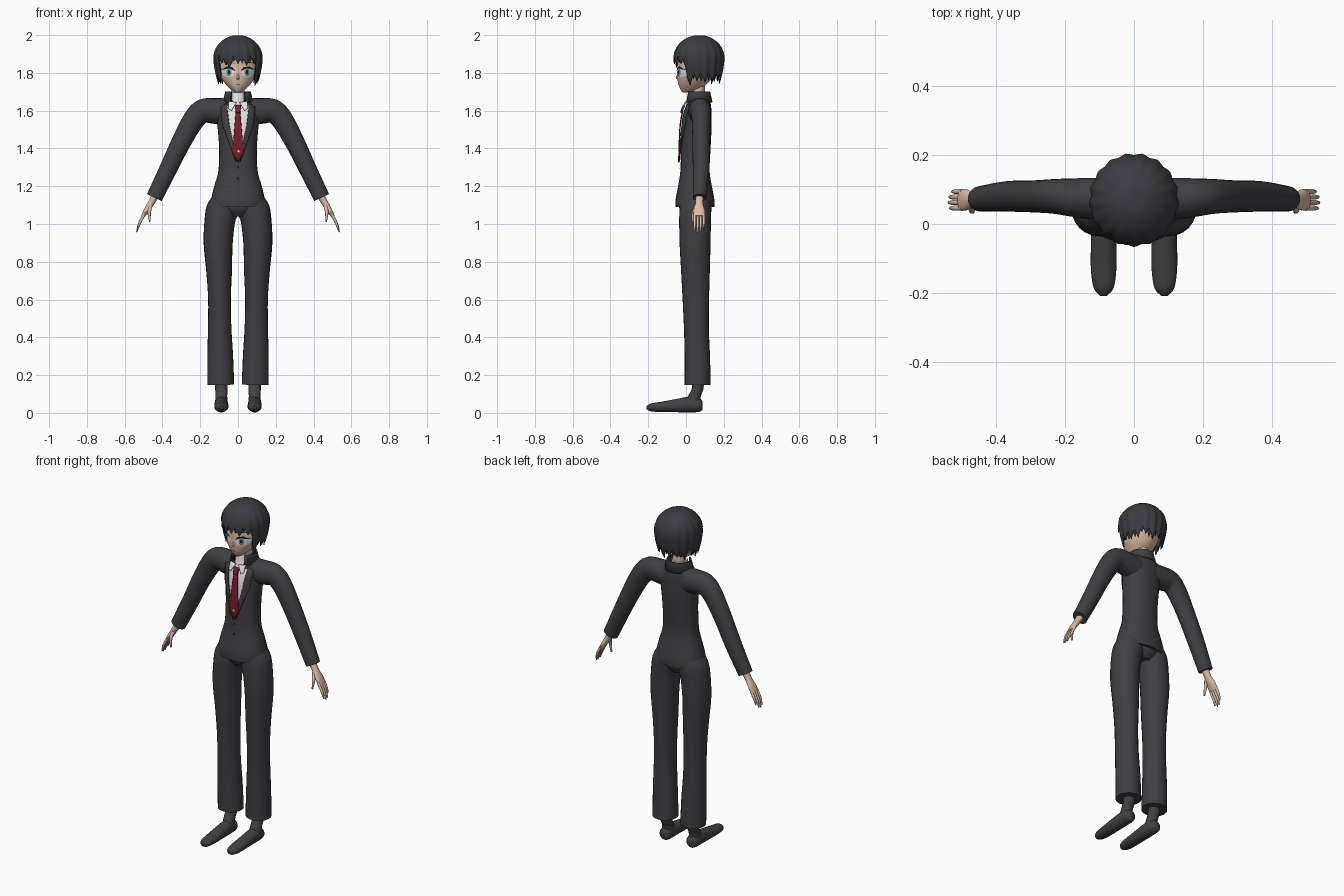
import bpy, bmesh
from math import sin, cos, pi, radians
from mathutils import Vector
from mathutils.bvhtree import BVHTree

cube = bpy.data.objects.get("Cube")
if cube:
    bpy.data.objects.remove(cube)


def material(name, r, g, b):
    m = bpy.data.materials.new(name)
    m.use_nodes = True
    m.diffuse_color = (r, g, b, 1)
    node = m.node_tree.nodes["Principled BSDF"]
    node.inputs["Base Color"].default_value = (r, g, b, 1)
    node.inputs["Roughness"].default_value = 0.8
    return m


SUIT = material("charcoal suit", .05, .048, .055)
HAIR = material("black hair", .04, .044, .052)
SKIN = material("skin", .72, .5, .38)
WHITE = material("white", .82, .82, .82)
RED = material("dark red tie", .2, .012, .02)
TEAL = material("teal iris", .12, .3, .32)
BLACK = material("black line", .01, .01, .012)
SHOE = material("dark grey shoe", .055, .052, .056)


def finish(name, bm, mat, thick=0):
    bmesh.ops.recalc_face_normals(bm, faces=bm.faces)
    mesh = bpy.data.meshes.new(name)
    bm.to_mesh(mesh)
    bm.free()
    mesh.materials.append(mat)
    ob = bpy.data.objects.new(name, mesh)
    bpy.context.collection.objects.link(ob)
    if thick:
        mod = ob.modifiers.new("thickness", "SOLIDIFY")
        mod.thickness = thick
    bpy.ops.object.select_all(action="DESELECT")
    ob.select_set(True)
    bpy.context.view_layer.objects.active = ob
    bpy.ops.object.shade_smooth_by_angle(angle=radians(45))
    return ob


def smooth_path(stations, steps):
    """Catmull-Rom through stations of any width."""
    pts = [Vector(s) for s in stations]
    pts = [pts[0] * 2 - pts[1]] + pts + [pts[-1] * 2 - pts[-2]]
    out = []
    for a, b, c, d in zip(pts, pts[1:], pts[2:], pts[3:]):
        for k in range(steps):
            t = k / steps
            out.append((b * 2 + (c - a) * t + (a * 2 - b * 5 + c * 4 - d) * t * t
                        + (b * 3 - a - c * 3 + d) * t ** 3) / 2)
    return out + [pts[-2]]


def loft(name, stations, mat, v=(0, 1, 0), n=24, steps=4, power=1.0):
    """Skin ellipses along a path; each station is x, y, z, half width, half depth."""
    path = smooth_path(stations, steps)
    v = Vector(v)
    bm = bmesh.new()
    rings = []
    for i, s in enumerate(path):
        tangent = Vector(path[min(i + 1, len(path) - 1)][:3]) - Vector(path[max(i - 1, 0)][:3])
        u = v.cross(tangent).normalized()
        ring = []
        for k in range(n):
            c, d = cos(2 * pi * k / n), sin(2 * pi * k / n)
            c = abs(c) ** power * (1 if c > 0 else -1)
            d = abs(d) ** power * (1 if d > 0 else -1)
            ring.append(bm.verts.new(Vector(s[:3]) + u * c * max(s[3], .001) + v * d * max(s[4], .001)))
        rings.append(ring)
    for a, b in zip(rings, rings[1:]):
        for k in range(n):
            bm.faces.new((a[k], a[(k + 1) % n], b[(k + 1) % n], b[k]))
    bm.faces.new(rings[0])
    bm.faces.new(rings[-1])
    return finish(name, bm, mat)


def upright(name, rows, mat, **kw):
    """Loft up the centre line; rows are z, half width, front y, back y."""
    return loft(name, [(0, (f + b) / 2, z, w, (b - f) / 2) for z, w, f, b in rows], mat, **kw)


def decal(name, outline, target, mat, lift=.003, thick=0):
    """Drape a flat outline (x, z) onto the front of a target."""
    dense = []
    for p, q in zip(outline, outline[1:] + outline[:1]):
        dense += [Vector(p).lerp(Vector(q), k / 3) for k in range(3)]
    mid = sum(dense, Vector((0, 0))) / len(dense)
    tree = BVHTree.FromObject(target, bpy.context.evaluated_depsgraph_get())
    bm = bmesh.new()

    def drop(p):
        hit = tree.ray_cast(Vector((p.x, -1, p.y)), Vector((0, 1, 0)))[0]
        return bm.verts.new((p.x, (hit.y if hit else .02) - lift, p.y))
    rings = [[drop(mid.lerp(p, f)) for p in dense] for f in (1, .75, .5, .25)]
    n = len(dense)
    for a, b in zip(rings, rings[1:]):
        for k in range(n):
            bm.faces.new((a[k], a[(k + 1) % n], b[(k + 1) % n], b[k]))
    bm.faces.new(rings[-1])
    return finish(name, bm, mat, thick)


def oval(x, z, w, h, n=12):
    return [(x + w * cos(2 * pi * k / n), z + h * sin(2 * pi * k / n)) for k in range(n)]


# Jacket body
jacket = upright("jacket_body", [
    (1.09, .143, -.055, .15), (1.13, .142, -.055, .15), (1.2, .126, -.042, .137),
    (1.28, .104, -.03, .125), (1.4, .1, -.026, .13), (1.5, .107, -.022, .135),
    (1.58, .115, -.012, .135), (1.64, .11, .01, .13), (1.67, .065, .03, .11)],
    SUIT, n=32, power=.9)

# Head, neck and nose
upright("neck", [(1.6, .042, .025, .105), (1.68, .036, .03, .1), (1.76, .036, .03, .1)], SKIN)
head = upright("head", [
    (1.695, .014, -.015, .03), (1.71, .036, -.028, .07), (1.74, .066, -.04, .11),
    (1.78, .091, -.046, .14), (1.84, .106, -.045, .17), (1.91, .095, -.04, .17),
    (1.97, .05, .0, .13)], SKIN, n=40)
loft("nose", [(0, -.04, 1.80, .003, .004), (0, -.046, 1.772, .007, .008),
              (0, -.042, 1.765, .004, .003)], SKIN, n=10)
decal("mouth", oval(0, 1.737, .012, .002), head, BLACK)

# Eyes and brows
for s, side in ((1, "left"), (-1, "right")):
    def flip(points):
        return [(s * x, z) for x, z in points]
    decal(side + "_eye_white", oval(s * .052, 1.803, .036, .025), head, WHITE, .002)
    decal(side + "_iris", oval(s * .048, 1.803, .014, .022), head, TEAL, .004)
    decal(side + "_pupil", oval(s * .048, 1.804, .006, .011), head, BLACK, .006)
    decal(side + "_lash", flip([(.014, 1.81), (.03, 1.83), (.06, 1.834), (.09, 1.815),
                                (.06, 1.827), (.03, 1.823)]), head, BLACK, .005)
    decal(side + "_brow", flip([(.015, 1.85), (.05, 1.86), (.085, 1.852),
                                (.05, 1.855)]), head, BLACK, .003)


# Hair in pointed, ridged locks radiating from the crown
def hair_layer(name, locks, shift, scale, lift):
    bm = bmesh.new()
    per, rows, grid = 6, 14, []
    total = locks * per
    for k in range(total):
        f = (k % per) / per
        ridge = 1 - abs(2 * f - 1)
        lock = k // per
        ang = 2 * pi * (k / per + shift) / locks
        front = cos(ang)
        low = 1.84 if front > .6 else (1.745 if front > -.3 else 1.752)
        low += lift + .012 * sin(lock * 2.4)
        tip = low + (1 - ridge) * (.042 if front > .6 else .055)
        col = []
        for j in range(1, rows + 1):
            t = j / rows
            if t < .6:
                r, z = sin(t / .6 * pi / 2), 1.88 + .12 * cos(t / .6 * pi / 2)
            else:
                z = 1.88 + (tip - 1.88) * (t - .6) / .4
                r = 1 - .18 * (max(0, 1.88 - z) / .13) ** 1.6
            r *= scale * (1 + (.05 * ridge - .03) * min(1, t * 1.6))
            col.append(bm.verts.new((.129 * r * sin(ang), .07 - .134 * r * cos(ang), z)))
        grid.append(col)
    crown = bm.verts.new((0, .07, 1.995))
    for k in range(total):
        a, b = grid[k], grid[(k + 1) % total]
        bm.faces.new((crown, a[0], b[0]))
        for j in range(rows - 1):
            bm.faces.new((a[j], a[j + 1], b[j + 1], b[j]))
    finish(name, bm, HAIR, .005)


hair_layer("hair_outer_locks", 17, .5, 1.0, 0)
hair_layer("hair_inner_locks", 17, 0, .95, .012)

# Shirt, tie and jacket front
upright("shirt_collar", [(1.61, .056, -.006, .115), (1.65, .046, .006, .11),
                         (1.695, .042, .014, .108)], WHITE)
decal("shirt_front", [(-.062, 1.625), (.062, 1.625), (.045, 1.52), (.012, 1.36),
                      (-.012, 1.36), (-.045, 1.52)], jacket, WHITE, .005)
decal("tie_blade", [(-.012, 1.60), (.012, 1.60), (.02, 1.5), (.03, 1.37), (0, 1.325),
                    (-.03, 1.37), (-.02, 1.5)], jacket, RED, .014, .006)
decal("tie_knot", [(-.018, 1.63), (.018, 1.63), (.011, 1.59), (-.011, 1.59)],
      jacket, RED, .022, .012)
decal("tie_spot", oval(.002, 1.385, .006, .006), jacket, WHITE, .019)
for z in (1.24, 1.3):
    decal("jacket_button", oval(0, z, .007, .007), jacket, BLACK, .004)
for s, side in ((1, "left"), (-1, "right")):
    decal(side + "_lapel", [(s * x, z) for x, z in (
        (.06, 1.64), (.092, 1.62), (.085, 1.53), (.012, 1.33), (.012, 1.37), (.045, 1.52))],
        jacket, SUIT, .009, .005)
    decal(side + "_collar_point", [(s * x, z) for x, z in (
        (.008, 1.645), (.05, 1.65), (.05, 1.61), (.035, 1.60))], jacket, WHITE, .02, .004)

# Folded jacket collar, open at the front
bm = bmesh.new()
rings = []
for k in range(29):
    ang = radians(32 + 296 * k / 28)
    rings.append([bm.verts.new((r * sin(ang), .065 - r * .92 * cos(ang), z))
                  for r, z in ((.062, 1.63), (.06, 1.70), (.068, 1.702), (.082, 1.645))])
for a, b in zip(rings, rings[1:]):
    for j in range(3):
        bm.faces.new((a[j], a[j + 1], b[j + 1], b[j]))
finish("jacket_collar", bm, SUIT, .004)

# Pelvis
upright("trouser_seat", [(1.04, .05, -.01, .11), (1.08, .11, -.035, .135),
                         (1.14, .125, -.04, .135)], SUIT)

# Limbs, mirrored
for s, side in ((1, "left"), (-1, "right")):
    def limb(part, rows, mat, **kw):
        loft(side + "_" + part, [(s * r[0], *r[1:]) for r in rows], mat, **kw)

    limb("sleeve", [(.03, .07, 1.59, .075, .06), (.12, .073, 1.598, .068, .06),
                    (.185, .077, 1.597, .064, .055), (.235, .08, 1.55, .058, .05),
                    (.30, .08, 1.435, .052, .046), (.37, .08, 1.29, .047, .044),
                    (.443, .073, 1.14, .043, .037)], SUIT)
    limb("palm", [(.435, .072, 1.155, .02, .022), (.462, .07, 1.108, .017, .021),
                  (.486, .07, 1.07, .014, .031), (.503, .07, 1.04, .01, .03)], SKIN, n=16)
    for i, reach in enumerate((.9, 1.0, .95, .75)):
        y = .046 + .016 * i
        limb("finger_%d" % (i + 1), [
            (.497, y, 1.05, .008, .008), (.497 + .026 * reach, y, 1.05 - .05 * reach, .007, .0075),
            (.497 + .04 * reach, y, 1.05 - .094 * reach, .003, .004)], SKIN, n=10)
    limb("thumb", [(.462, .055, 1.10, .01, .01), (.47, .04, 1.06, .009, .009),
                   (.466, .035, 1.01, .004, .005)], SKIN, n=10)
    limb("trouser_leg", [
        (.07, .05, 1.13, .068, .082), (.082, .05, 1.08, .085, .084), (.096, .048, 1.02, .081, .084),
        (.105, .048, .9, .077, .082), (.1, .05, .75, .068, .076), (.098, .052, .6, .06, .07),
        (.097, .055, .45, .062, .066), (.094, .06, .3, .068, .067),
        (.091, .062, .148, .071, .069)], SUIT)
    limb("ankle", [(.088, .035, .05, .034, .04), (.088, .045, .09, .031, .034),
                   (.088, .062, .13, .033, .031), (.088, .065, .2, .034, .032)], SHOE)
    limb("shoe", [(.088, .088, .04, .018, .022), (.088, .072, .041, .034, .035),
                  (.088, .02, .044, .036, .042), (.088, -.06, .038, .037, .034),
                  (.088, -.13, .032, .037, .027), (.088, -.185, .029, .029, .021),
                  (.088, -.208, .028, .01, .009)], SHOE, v=(0, 0, 1))
